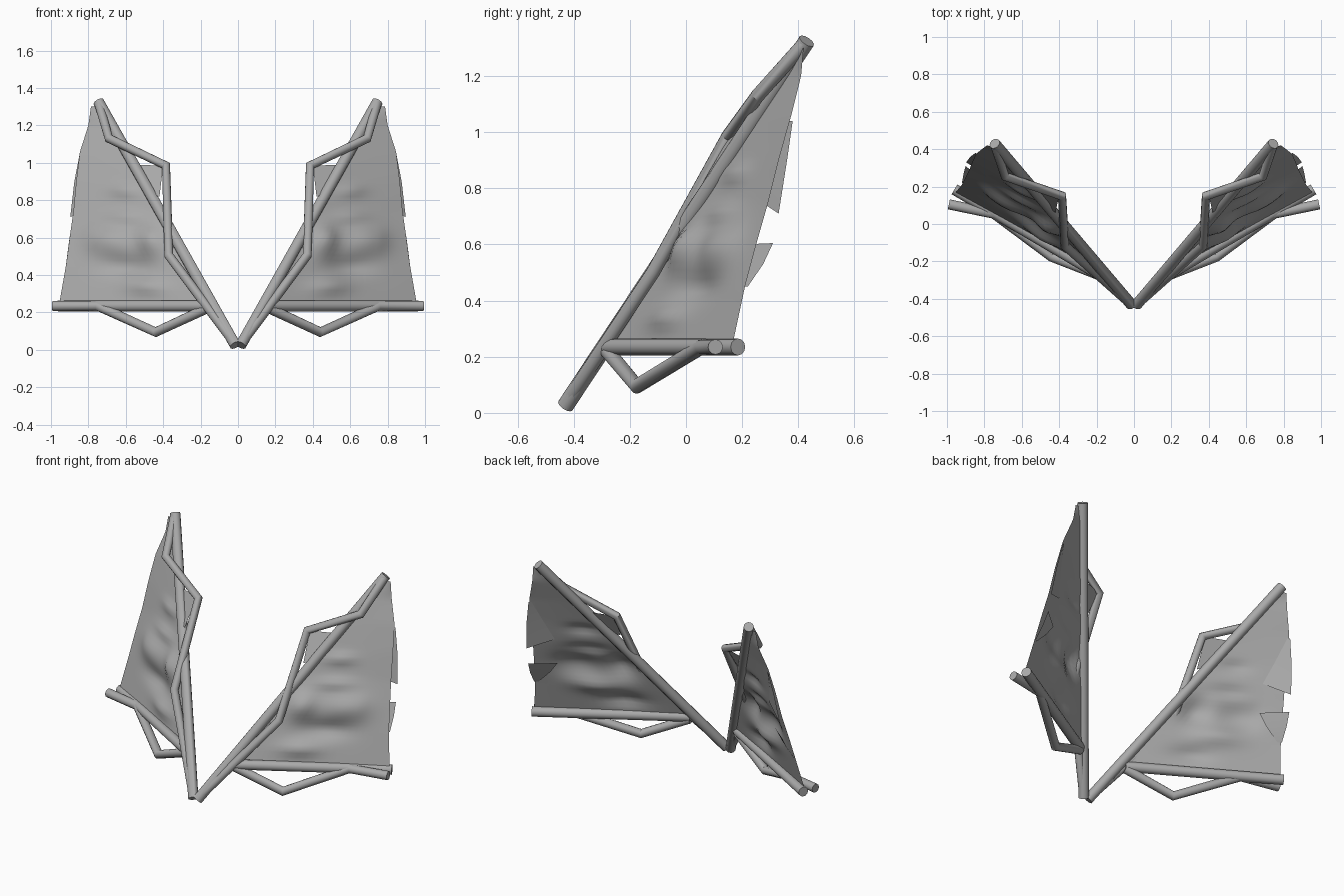
import bpy, bmesh, math
from mathutils import Vector

old = bpy.data.objects.get("Cube")
if old:
    bpy.data.objects.remove(old, do_unlink=True)


def make_material(name, value):
    mat = bpy.data.materials.new(name)
    mat.use_nodes = True
    colour = (value, value, value, 1)
    mat.diffuse_color = colour
    mat.node_tree.nodes["Principled BSDF"].inputs["Base Color"].default_value = colour
    return mat


GREY = make_material("plain grey", 0.4)


def finish(obj, angle):
    """Colour, shade and mirror one part to the other side."""
    obj.data.materials.clear()
    obj.data.materials.append(GREY)
    bpy.ops.object.select_all(action="DESELECT")
    obj.select_set(True)
    bpy.context.view_layer.objects.active = obj
    bpy.ops.object.shade_smooth_by_angle(angle=math.radians(angle))
    obj.modifiers.new("Mirror", "MIRROR")


def rod(name, points, radius):
    """Round capped rod that follows a path with sharp bends."""
    curve = bpy.data.curves.new(name, "CURVE")
    curve.dimensions = "3D"
    curve.bevel_depth = radius
    curve.bevel_resolution = 4
    curve.use_fill_caps = True
    spline = curve.splines.new("POLY")
    spline.points.add(len(points) - 1)
    for p, co in zip(spline.points, points):
        p.co = (*co, 1)
    obj = bpy.data.objects.new(name, curve)
    bpy.context.collection.objects.link(obj)
    bpy.ops.object.select_all(action="DESELECT")
    obj.select_set(True)
    bpy.context.view_layer.objects.active = obj
    bpy.ops.object.convert(target="MESH")
    finish(bpy.context.object, 40)


def sheet(name, rows):
    """Cloth surface through rows of points."""
    bm = bmesh.new()
    grid = [[bm.verts.new(p) for p in row] for row in rows]
    for a, b in zip(grid, grid[1:]):
        for i in range(len(a) - 1):
            bm.faces.new((a[i], a[i + 1], b[i + 1], b[i]))
    mesh = bpy.data.meshes.new(name)
    bm.to_mesh(mesh)
    bm.free()
    obj = bpy.data.objects.new(name, mesh)
    bpy.context.collection.objects.link(obj)
    finish(obj, 60)


def along(path, z):
    """Point at height z on a path listed from bottom to top."""
    for a, b in zip(path, path[1:]):
        if z <= b[2]:
            break
    return Vector(a).lerp(Vector(b), (z - a[2]) / (b[2] - a[2]))


# Frame rods
POLE = [(0.015, -0.43, 0.025), (0.745, 0.43, 1.325)]
rod("main_pole", POLE, 0.03)
rod("lower_pole", [(0.17, -0.28, 0.235), (0.96, 0.185, 0.235)], 0.03)
rod("upper_bent_rod", [(0.015, -0.43, 0.03), (0.37, -0.115, 0.505),
                       (0.385, 0.15, 0.985), (0.69, 0.255, 1.13),
                       (0.745, 0.425, 1.32)], 0.025)
rod("lower_bent_rod", [(0.17, -0.28, 0.22), (0.44, -0.175, 0.095),
                       (0.75, 0.055, 0.235), (0.99, 0.105, 0.235)], 0.027)

# Wing cloth, stretched from the main pole to a ragged outer edge
EDGE = [(0.957, 0.165, 0.24), (0.92, 0.21, 0.45), (0.90, 0.25, 0.6),
        (0.88, 0.29, 0.74), (0.865, 0.33, 0.9), (0.845, 0.375, 1.06),
        (0.80, 0.41, 1.2), (0.785, 0.42, 1.31)]
NORMAL = Vector((0.48, -0.83, 0.29))
# Soft folds: x, z, width, height, depth
FOLDS = [(0.68, 0.58, 0.13, 0.08, 0.04), (0.45, 0.58, 0.07, 0.08, 0.05),
         (0.6, 0.45, 0.12, 0.05, -0.03), (0.48, 0.33, 0.1, 0.05, 0.03),
         (0.6, 0.71, 0.1, 0.03, 0.02), (0.6, 0.85, 0.08, 0.03, 0.02)]
ROWS, COLS = 44, 20
cloth = []
for r in range(ROWS + 1):
    z = 0.24 + (1.3 - 0.24) * r / ROWS
    inner, outer = along(POLE, z), along(EDGE, z)
    row = []
    for c in range(COLS + 1):
        v = c / COLS
        p = inner.lerp(outer, v)
        fold = sum(d * math.exp(-((p.x - x) / w) ** 2 - ((z - h) / t) ** 2)
                   for x, h, w, t, d in FOLDS)
        pin = min(1, 4 * (1 - v)) * min(1, 12 * r / ROWS)
        row.append(p + NORMAL * fold * pin)
    cloth.append(row)
sheet("wing_cloth", cloth)

# Torn flaps curling back from the outer edge
sheet("upper_torn_flap", [[(0.835, 0.37, 1.04), (0.848, 0.38, 1.04)],
                          [(0.80, 0.30, 0.9), (0.875, 0.36, 0.9)],
                          [(0.76, 0.24, 0.77), (0.897, 0.33, 0.71)]])
sheet("lower_torn_flap", [[(0.77, 0.20, 0.6), (0.90, 0.31, 0.605)],
                          [(0.82, 0.20, 0.53), (0.91, 0.275, 0.53)],
                          [(0.90, 0.205, 0.45), (0.92, 0.22, 0.45)]])

# Cloth scrap between the main pole and the upper bent rod
sheet("cloth_scrap", [[(0.40, 0.155, 0.985), (0.56, 0.21, 0.99)],
                      [(0.42, 0.06, 0.82), (0.47, 0.10, 0.83)]])
